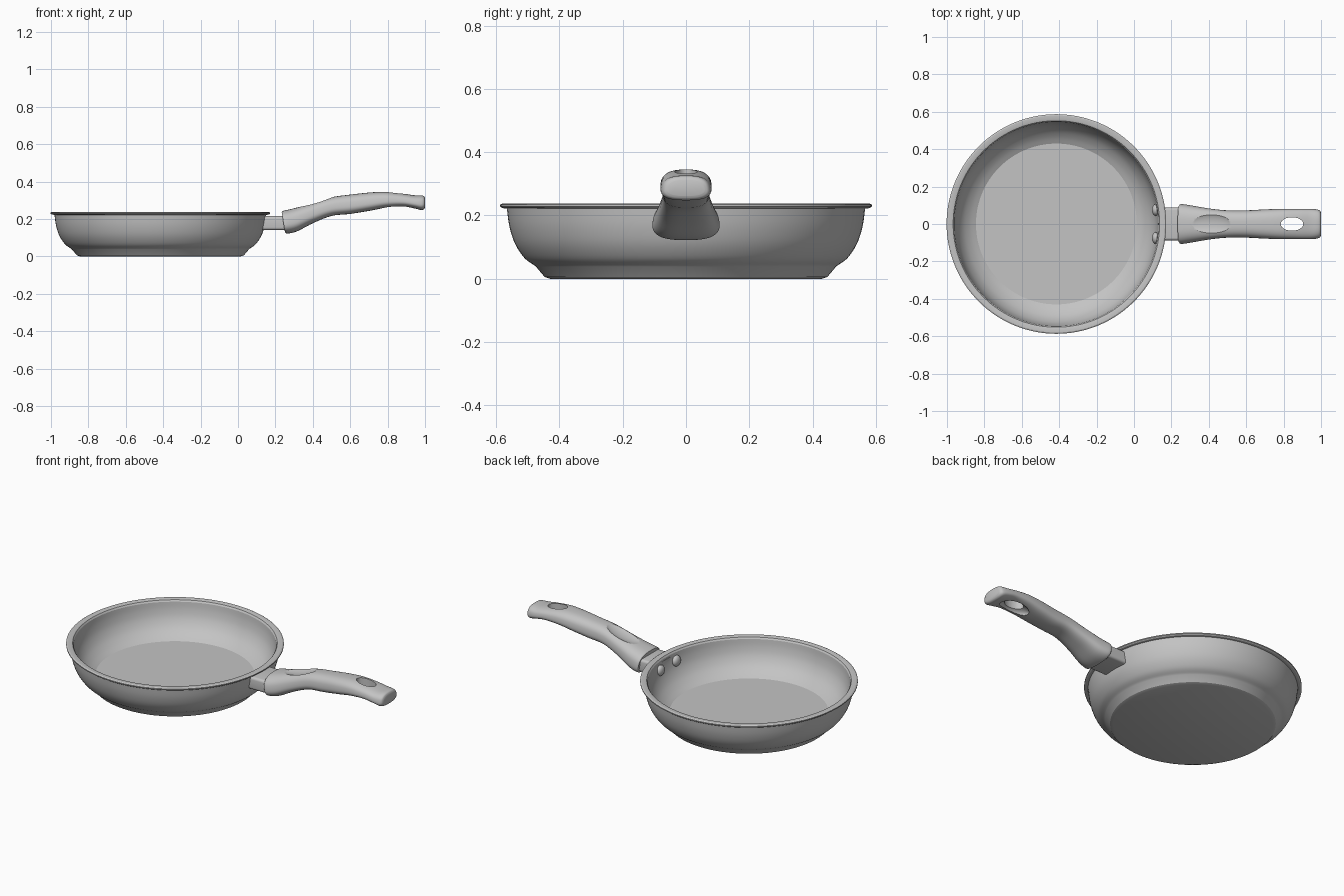
import bpy, bmesh, math
from mathutils import Matrix, Vector

cube = bpy.data.objects.get("Cube")
if cube:
    bpy.data.objects.remove(cube, do_unlink=True)

grey = bpy.data.materials.new("plain_grey")
grey.use_nodes = True
grey.diffuse_color = (0.55, 0.55, 0.55, 1)
grey.node_tree.nodes["Principled BSDF"].inputs["Base Color"].default_value = (0.55, 0.55, 0.55, 1)

PAN_X = -0.415


def finish(name, bm):
    bmesh.ops.recalc_face_normals(bm, faces=bm.faces)
    mesh = bpy.data.meshes.new(name)
    bm.to_mesh(mesh)
    bm.free()
    mesh.materials.append(grey)
    ob = bpy.data.objects.new(name, mesh)
    bpy.context.collection.objects.link(ob)
    return ob


def activate(ob):
    bpy.ops.object.select_all(action='DESELECT')
    ob.select_set(True)
    bpy.context.view_layer.objects.active = ob


def smooth(ob, angle=30):
    activate(ob)
    bpy.ops.object.shade_smooth_by_angle(angle=math.radians(angle))


def ellipsoid(name, loc, radii, tilt=0.0):
    bm = bmesh.new()
    mat = (Matrix.Translation(loc) @ Matrix.Rotation(tilt, 4, 'Y')
           @ Matrix.Diagonal((*radii, 1)))
    bmesh.ops.create_uvsphere(bm, u_segments=48, v_segments=24, radius=1, matrix=mat)
    return finish(name, bm)


def cut(ob, cutter):
    mod = ob.modifiers.new("cut", 'BOOLEAN')
    mod.operation = 'DIFFERENCE'
    mod.solver = 'EXACT'
    mod.object = cutter
    activate(ob)
    bpy.ops.object.modifier_apply(modifier=mod.name)
    bpy.data.objects.remove(cutter, do_unlink=True)


def spline(rows, steps):
    """Catmull-Rom interpolation through rows of numbers."""
    pts = [Vector(r) for r in rows]
    out = []
    for i in range(len(pts) - 1):
        a, b, c = pts[max(i - 1, 0)], pts[i], pts[i + 1]
        d = pts[min(i + 2, len(pts) - 1)]
        for s in range(steps):
            t = s / steps
            out.append(0.5 * (2 * b + (c - a) * t + (2 * a - 5 * b + 4 * c - d) * t * t
                              + (3 * b - a - 3 * c + d) * t ** 3))
    return out + [pts[-1]]


# Pan body: outer base disc, curved wall, rolled rim, inner wall and floor
base = [(0, 0), (0.43, 0), (0.447, 0.006), (0.474, 0.038)]
outer = spline([(0.48, 0.043), (0.51, 0.065), (0.54, 0.11), (0.558, 0.165), (0.566, 0.222)], 4)
rim = [(0.58, 0.223), (0.587, 0.228), (0.587, 0.234), (0.58, 0.238), (0.562, 0.238), (0.552, 0.235)]
inner = spline([(0.546, 0.226), (0.54, 0.185), (0.526, 0.14), (0.5, 0.098), (0.465, 0.066), (0.43, 0.045)], 4)
bm = bmesh.new()
verts = [bm.verts.new((p[0], 0, p[1])) for p in base + outer + rim + inner + [(0, 0.045)]]
edges = [bm.edges.new(pair) for pair in zip(verts, verts[1:])]
bmesh.ops.spin(bm, geom=verts + edges, cent=(0, 0, 0), axis=(0, 0, 1),
               angle=math.tau, steps=128, use_merge=False)
bmesh.ops.remove_doubles(bm, verts=bm.verts, dist=0.0001)
bmesh.ops.translate(bm, verts=bm.verts, vec=(PAN_X, 0, 0))
smooth(finish("pan_body", bm), 25)

# Bracket joining the wall to the handle
bm = bmesh.new()
bmesh.ops.create_cube(bm, size=1, matrix=Matrix.Translation((0.192, 0, 0.178))
                      @ Matrix.Diagonal((0.13, 0.176, 0.075, 1)))
long_edges = [e for e in bm.edges if abs(e.verts[0].co.x - e.verts[1].co.x) > 0.1]
bmesh.ops.bevel(bm, geom=long_edges, offset=0.015, segments=4, affect='EDGES', profile=0.5)
smooth(finish("handle_bracket", bm))

# Rivets inside the wall
for side, y in (("left", 0.075), ("right", -0.075)):
    smooth(ellipsoid(f"rivet_{side}", (0.116, y, 0.18), (0.02, 0.031, 0.031)), 60)

# Handle grip: rows of x, top z, bottom z, half width, lean of the section
rows = [
    (0.242, 0.238, 0.13, 0.1, 0.16), (0.254, 0.244, 0.122, 0.105, 0.15),
    (0.31, 0.258, 0.134, 0.097, 0.1), (0.4, 0.286, 0.178, 0.082, 0.04),
    (0.5, 0.316, 0.216, 0.072, 0), (0.6, 0.33, 0.227, 0.072, 0),
    (0.7, 0.341, 0.243, 0.077, 0), (0.79, 0.345, 0.259, 0.08, 0),
    (0.88, 0.336, 0.265, 0.08, 0), (0.94, 0.327, 0.257, 0.08, 0),
    (0.978, 0.326, 0.248, 0.077, 0), (0.994, 0.322, 0.252, 0.07, 0),
    (1.0, 0.312, 0.262, 0.058, 0)]
SIDES = 48
POWER = 2 / 2.7
bm = bmesh.new()
rings = []
for x, top, bottom, half, lean in spline(rows, 5):
    ring = []
    for k in range(SIDES):
        a = math.tau * k / SIDES
        c, s = math.cos(a), math.sin(a)
        u = math.copysign(abs(c) ** POWER, c)
        v = math.copysign(abs(s) ** POWER, s)
        z = (top + bottom) / 2 + v * (top - bottom) / 2
        ring.append(bm.verts.new((x - lean * v * (top - bottom) / 2,
                                  half * u * (1 - 0.09 * v), z)))
    rings.append(ring)
for r0, r1 in zip(rings, rings[1:]):
    for k in range(SIDES):
        n = (k + 1) % SIDES
        bm.faces.new((r0[k], r0[n], r1[n], r1[k]))
bm.faces.new(rings[0])
bm.faces.new(rings[-1])
grip = finish("handle_grip", bm)

# Thumb rest on top, hollow underneath and hanging hole
cut(grip, ellipsoid("thumb_cutter", (0.41, 0, 0.309), (0.125, 0.07, 0.035), -0.29))
cut(grip, ellipsoid("hollow_cutter", (0.845, 0, 0.252), (0.095, 0.055, 0.035)))
bm = bmesh.new()
bmesh.ops.create_cone(bm, cap_ends=True, segments=48, radius1=1, radius2=1, depth=0.4,
                      matrix=Matrix.Translation((0.845, 0, 0.3))
                      @ Matrix.Diagonal((0.06, 0.036, 1, 1)))
cut(grip, finish("hole_cutter", bm))
smooth(grip, 32)
